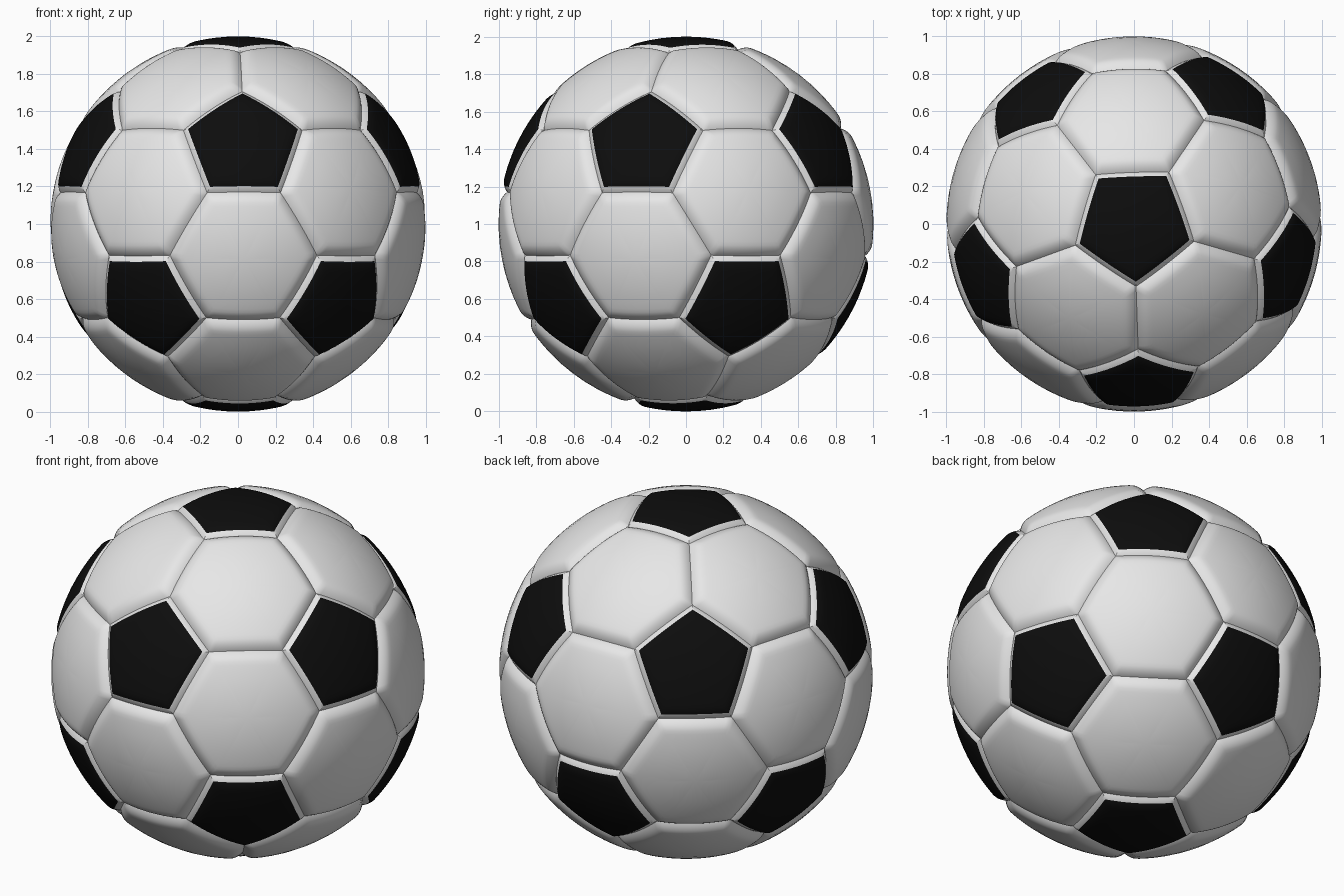
import bpy, bmesh, math
from mathutils import Vector
from itertools import combinations, permutations

if "Cube" in bpy.data.objects:
    bpy.data.objects.remove(bpy.data.objects["Cube"])

TURN = math.radians(1.9)      # slight turn about the vertical
DEPTH, WIDTH = 0.03, 0.07     # seam groove depth and half width
RINGS = [.2, .4, .55, .68, .76, .82, .86, .895, .925, .95, .97, .985, 1]
BLACK_T = .895                # black paint stops just short of the seam
SEG = 16


def material(name, rgb):
    m = bpy.data.materials.new(name)
    m.diffuse_color = (*rgb, 1)
    m.use_nodes = True
    m.node_tree.nodes["Principled BSDF"].inputs["Base Color"].default_value = m.diffuse_color
    return m


# icosahedron directions: poles and two rings of five
lat = math.atan(0.5)
ico = [Vector((0, 0, 1)), Vector((0, 0, -1))]
for s, shift in ((1, 0), (-1, math.pi / 5)):
    for i in range(5):
        a = -math.pi / 2 + TURN + shift + i * math.tau / 5
        ico.append(Vector((math.cos(lat) * math.cos(a), math.cos(lat) * math.sin(a), s * math.sin(lat))))


def near(a, b):
    return a is not b and a.dot(b) > 0.3


def third(a, b):
    return a + (b - a) / 3


# truncated corners give 12 pentagons and 20 hexagons
panels = [([third(v, n) for n in ico if near(v, n)], True) for v in ico]
panels += [([third(a, b) for a, b in permutations(t, 2)], False)
           for t in combinations(ico, 3) if all(near(a, b) for a, b in combinations(t, 2))]

bm = bmesh.new()


def add_panel(corners, black):
    c = sum(corners, Vector()) / len(corners)
    z = c.normalized()
    x = (corners[0] - c).normalized()
    y = z.cross(x)
    corners = sorted(corners, key=lambda p: math.atan2((p - c).dot(y), (p - c).dot(x)))
    n = len(corners)
    normals = [corners[i].cross(corners[(i + 1) % n]).normalized() for i in range(n)]
    rim = [corners[i].lerp(corners[(i + 1) % n], k / SEG) for i in range(n) for k in range(SEG)]

    def vert(p):
        p = p.normalized()
        d = max(0, min(math.asin(p.dot(m)) for m in normals))
        return bm.verts.new(p * (1 - DEPTH * max(0, 1 - d / WIDTH) ** 2) + Vector((0, 0, 1)))

    centre, prev = vert(c), None
    for t in RINGS:
        ring = [vert(c.lerp(p, t)) for p in rim]
        for i in range(len(ring)):
            j = (i + 1) % len(ring)
            if prev:
                f = bm.faces.new((prev[i], ring[i], ring[j], prev[j]))
            else:
                f = bm.faces.new((centre, ring[i], ring[j]))
            f.material_index = 1 if black and t <= BLACK_T + 1e-6 else 0
        prev = ring


for corners, black in panels:
    add_panel(corners, black)

# stitch the panels together along the seams
bmesh.ops.remove_doubles(bm, verts=bm.verts, dist=1e-4)
mesh = bpy.data.meshes.new("ball")
bm.to_mesh(mesh)
bm.free()
mesh.materials.append(material("white leather", (0.8, 0.8, 0.8)))
mesh.materials.append(material("black leather", (0.004, 0.004, 0.004)))
ball = bpy.data.objects.new("ball", mesh)
bpy.context.collection.objects.link(ball)
bpy.context.view_layer.objects.active = ball
ball.select_set(True)
bpy.ops.object.shade_smooth_by_angle(angle=math.radians(35))
